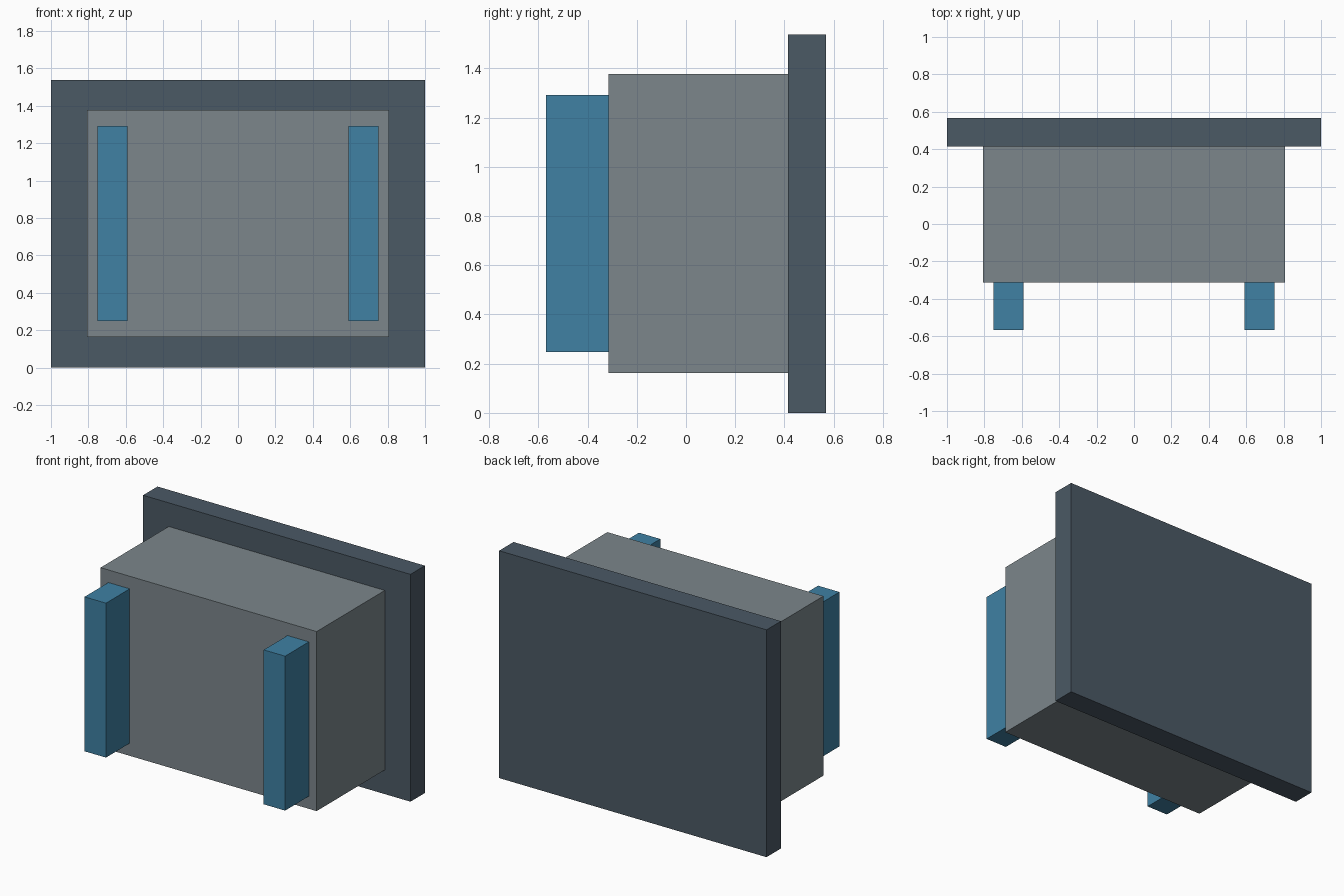
import bpy

if "Cube" in bpy.data.objects:
    bpy.data.objects.remove(bpy.data.objects["Cube"])


def material(name, rgb):
    mat = bpy.data.materials.new(name)
    mat.diffuse_color = (*rgb, 1.0)
    mat.use_nodes = True
    mat.node_tree.nodes["Principled BSDF"].inputs["Base Color"].default_value = mat.diffuse_color
    return mat


def box(name, x, y, z, mat):
    """Axis-aligned box from (min, max) ranges."""
    ranges = (x, y, z)
    bpy.ops.mesh.primitive_cube_add(size=1, location=[(a + b) / 2 for a, b in ranges])
    obj = bpy.context.object
    obj.name = obj.data.name = name
    obj.scale = [b - a for a, b in ranges]
    bpy.ops.object.transform_apply(location=False, rotation=False, scale=True)
    obj.data.materials.append(mat)
    return obj


slate = material("slate", (0.07, 0.10, 0.13))
grey = material("grey", (0.20, 0.24, 0.26))
blue = material("blue", (0.05, 0.22, 0.37))

# Large upright plate at the back
box("back_plate", (-1.0, 1.0), (0.414, 0.568), (0.0, 1.537), slate)

# Main block in front of the plate
box("body", (-0.808, 0.808), (-0.314, 0.414), (0.163, 1.377), grey)

# Pair of vertical bars on the front face
for side, label in ((-1, "left"), (1, "right")):
    x = sorted((side * 0.59, side * 0.75))
    box(f"{label}_front_bar", x, (-0.568, -0.314), (0.248, 1.292), blue)
